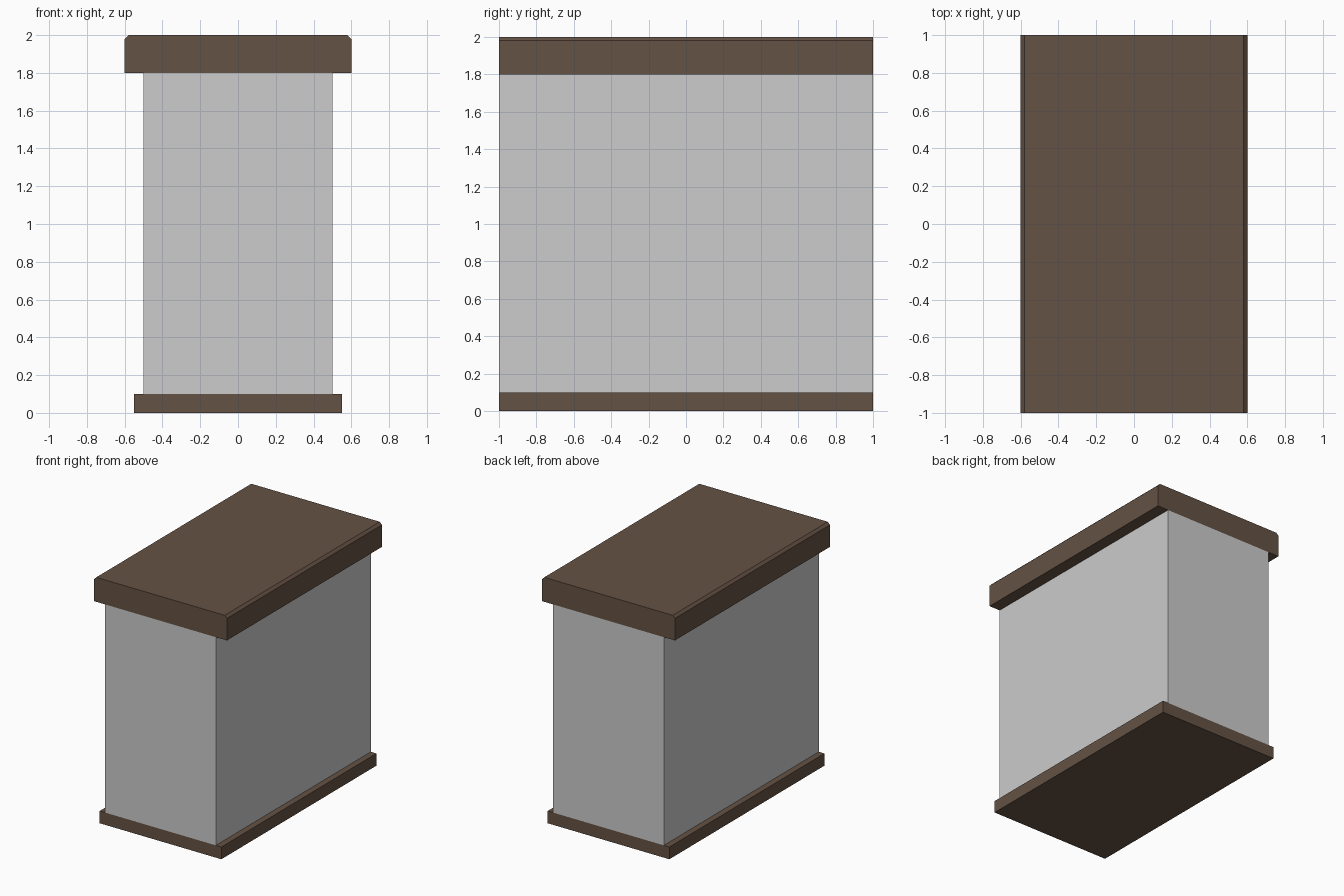
import bpy

if "Cube" in bpy.data.objects:
    bpy.data.objects.remove(bpy.data.objects["Cube"])


def material(name, rgb):
    m = bpy.data.materials.new(name)
    m.diffuse_color = (*rgb, 1.0)
    m.use_nodes = True
    m.node_tree.nodes["Principled BSDF"].inputs["Base Color"].default_value = m.diffuse_color
    return m


def extrude_profile(name, half, z0, z1, mat, bevel=0.0):
    """Mirrored x-z profile swept along y from -1 to 1."""
    right = [(half, z0), (half, z1 - bevel)]
    if bevel:
        right.append((half - bevel, z1))
    profile = right + [(-x, z) for x, z in reversed(right)]
    n = len(profile)
    verts = [(x, y, z) for y in (-1.0, 1.0) for x, z in profile]
    faces = [tuple(range(n)), tuple(reversed(range(n, 2 * n)))]
    faces += [(i, i + n, (i + 1) % n + n, (i + 1) % n) for i in range(n)]
    mesh = bpy.data.meshes.new(name)
    mesh.from_pydata(verts, [], faces)
    mesh.materials.append(mat)
    mesh.update()
    obj = bpy.data.objects.new(name, mesh)
    bpy.context.collection.objects.link(obj)
    return obj


brown = material("brown_trim", (0.130, 0.084, 0.058))
grey = material("light_grey_wall", (0.604, 0.604, 0.604))

# Base plinth, wall body and cap with bevelled long top edges
extrude_profile("base_plinth", 0.55, 0.0, 0.1, brown)
extrude_profile("wall_body", 0.5, 0.1, 1.8, grey)
extrude_profile("wall_cap", 0.6, 1.8, 2.0, brown, bevel=0.02)
